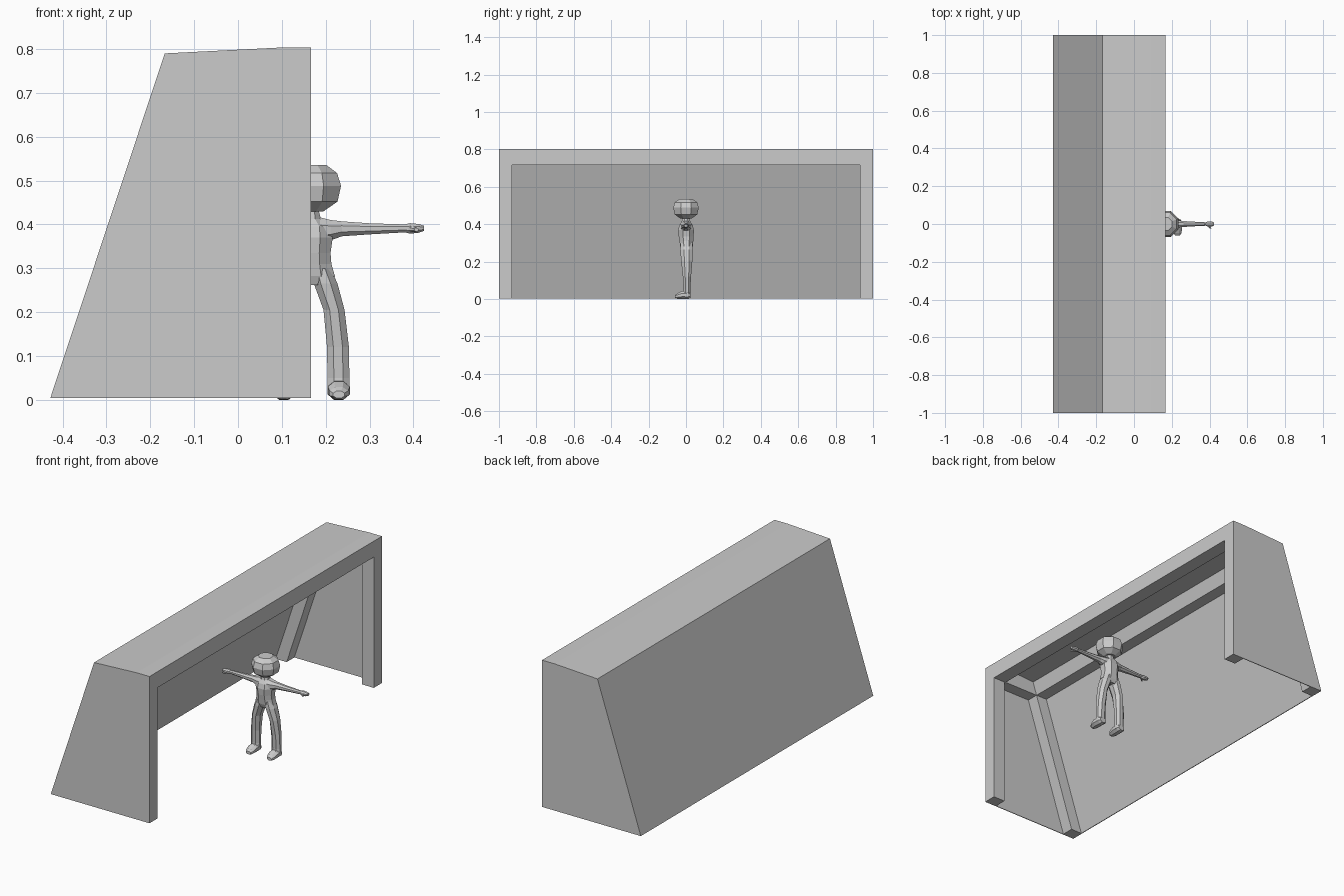
import bpy, bmesh, math

if "Cube" in bpy.data.objects:
    bpy.data.objects.remove(bpy.data.objects["Cube"])

grey = bpy.data.materials.new("light grey")
grey.diffuse_color = (0.6, 0.6, 0.6, 1)
grey.use_nodes = True
grey.node_tree.nodes["Principled BSDF"].inputs["Base Color"].default_value = grey.diffuse_color


def finish(name, bm):
    bmesh.ops.recalc_face_normals(bm, faces=bm.faces[:])
    me = bpy.data.meshes.new(name)
    bm.to_mesh(me)
    bm.free()
    me.materials.append(grey)
    ob = bpy.data.objects.new(name, me)
    bpy.context.collection.objects.link(ob)
    return ob


def skin(bm, rings):
    """Bridge vertex rings and cap both ends."""
    rings = [[bm.verts.new(p) for p in r] for r in rings]
    n = len(rings[0])
    for a, b in zip(rings, rings[1:]):
        for i in range(n):
            j = (i + 1) % n
            bm.faces.new((a[i], a[j], b[j], b[i]))
    bm.faces.new(rings[0])
    bm.faces.new(rings[-1])


def prism(name, xz, y0, y1):
    """Extrude an x-z outline from y0 to y1."""
    bm = bmesh.new()
    skin(bm, [[(x, y, z) for x, z in xz] for y in (y0, y1)])
    return finish(name, bm)


def loft(name, axis, rings, side=1, n=8):
    """Rings are (x, y, z, ru, rv); u, v are the two axes other than the loft axis."""
    u, v = [k for k in range(3) if k != axis]
    s = 1 / math.cos(math.pi / n)
    out = []
    for x, y, z, ru, rv in rings:
        ring = []
        for i in range(n):
            a = 2 * math.pi * (i + 0.5) / n
            p = [x, y, z]
            p[u] += ru * s * math.cos(a)
            p[v] += rv * s * math.sin(a)
            ring.append((CX + side * p[0], p[1], p[2]))
        out.append(ring)
    bm = bmesh.new()
    skin(bm, out)
    return finish(name, bm)


# ---- goal: outline seen from the front ----
B, T = 0.004, 0.803            # bottom and top heights
XF, XM, XT, XB = 0.167, 0.09, -0.167, -0.428
ZT = 0.79                      # height of the rear top edge
W, E, P = 0.07, 0.002, 0.004   # bar width, frame inset, panel thickness


def back_x(z):
    return XB + (XT - XB) * (z - B) / (ZT - B)


# frame bars running across the goal
prism("front_crossbar", [(XF, 0.716), (XF, T), (XM, T), (XM, 0.716)], -0.998, 0.998)
zl, zu = 0.718, ZT - E
prism("rear_crossbar", [(back_x(zl) + E, zl), (back_x(zl) + W, zl),
                        (back_x(zu) + W, zu), (back_x(zu) + E, zu)], -0.998, 0.998)

# posts, side bars and side panels, mirrored
for s, label in ((-1, "near"), (1, "far")):
    a, b = s * 0.93, s * 0.998
    prism("front_post_" + label, [(XM + 0.007, B), (XF, B), (XF, 0.73), (XM + 0.007, 0.73)], a, b)
    prism("rear_post_" + label, [(XB + E, B), (XB + W, B),
                                 (back_x(zu) + W, zu), (back_x(zu) + E, zu)], a, b)
    prism("side_top_bar_" + label, [(back_x(zl) + W, zl), (XM, zl), (XM, T - E),
                                    (back_x(zu) + W, zu)], a, b)
    prism("side_panel_" + label, [(XB, B), (XF, B), (XF, T), (XM, T), (XT, ZT)],
          s * (1 - P), s)

# thin back and top panels
prism("back_panel", [(XB, B), (XB + P, B), (XT + P, ZT), (XT, ZT)], -1, 1)
prism("top_panel", [(XT, ZT), (XM, T), (XM, T - P), (XT, ZT - P)], -1, 1)

# ---- player figure, facing -y with arms spread ----
CX = 0.167
loft("head", 2, [(0, 0, 0.43, 0.028, 0.03), (0, 0, 0.452, 0.06, 0.06),
                 (0, 0, 0.488, 0.068, 0.068), (0, 0, 0.517, 0.059, 0.06),
                 (0, 0, 0.535, 0.035, 0.035)])
loft("torso", 2, [(0, 0.003, 0.262, 0.03, 0.026), (0, 0.003, 0.282, 0.054, 0.034),
                  (0, 0.002, 0.31, 0.046, 0.037), (0, 0.001, 0.335, 0.044, 0.04),
                  (0, 0, 0.37, 0.049, 0.042), (0, 0, 0.395, 0.045, 0.036),
                  (0, 0, 0.412, 0.022, 0.024), (0, 0, 0.44, 0.015, 0.018)])
for s, label in ((-1, "left"), (1, "right")):
    loft("arm_" + label, 0, [(0.02, 0, 0.386, 0.03, 0.03), (0.045, 0, 0.387, 0.025, 0.023),
                             (0.07, 0, 0.39, 0.018, 0.017), (0.135, 0, 0.39, 0.013, 0.0125),
                             (0.215, 0, 0.391, 0.009, 0.009)], s)
    loft("hand_" + label, 0, [(0.213, 0, 0.391, 0.009, 0.009), (0.225, 0, 0.391, 0.014, 0.012),
                              (0.245, 0, 0.391, 0.013, 0.01), (0.257, 0, 0.391, 0.008, 0.006)], s)
    loft("thumb_" + label, 1, [(0.225, -0.008, 0.39, 0.008, 0.007),
                               (0.24, -0.025, 0.388, 0.005, 0.004)], s, 6)
    loft("leg_" + label, 2, [(0.022, 0.003, 0.30, 0.022, 0.032), (0.033, 0.003, 0.265, 0.027, 0.034),
                             (0.052, 0.004, 0.205, 0.024, 0.03), (0.061, 0.005, 0.12, 0.025, 0.022),
                             (0.062, 0.005, 0.05, 0.025, 0.018), (0.062, 0.003, 0.012, 0.025, 0.02)], s)
    loft("foot_" + label, 1, [(0.062, 0.025, 0.018, 0.018, 0.014), (0.062, 0.012, 0.022, 0.025, 0.022),
                              (0.063, -0.022, 0.021, 0.025, 0.021), (0.063, -0.048, 0.015, 0.021, 0.014),
                              (0.063, -0.06, 0.012, 0.013, 0.008)], s)
